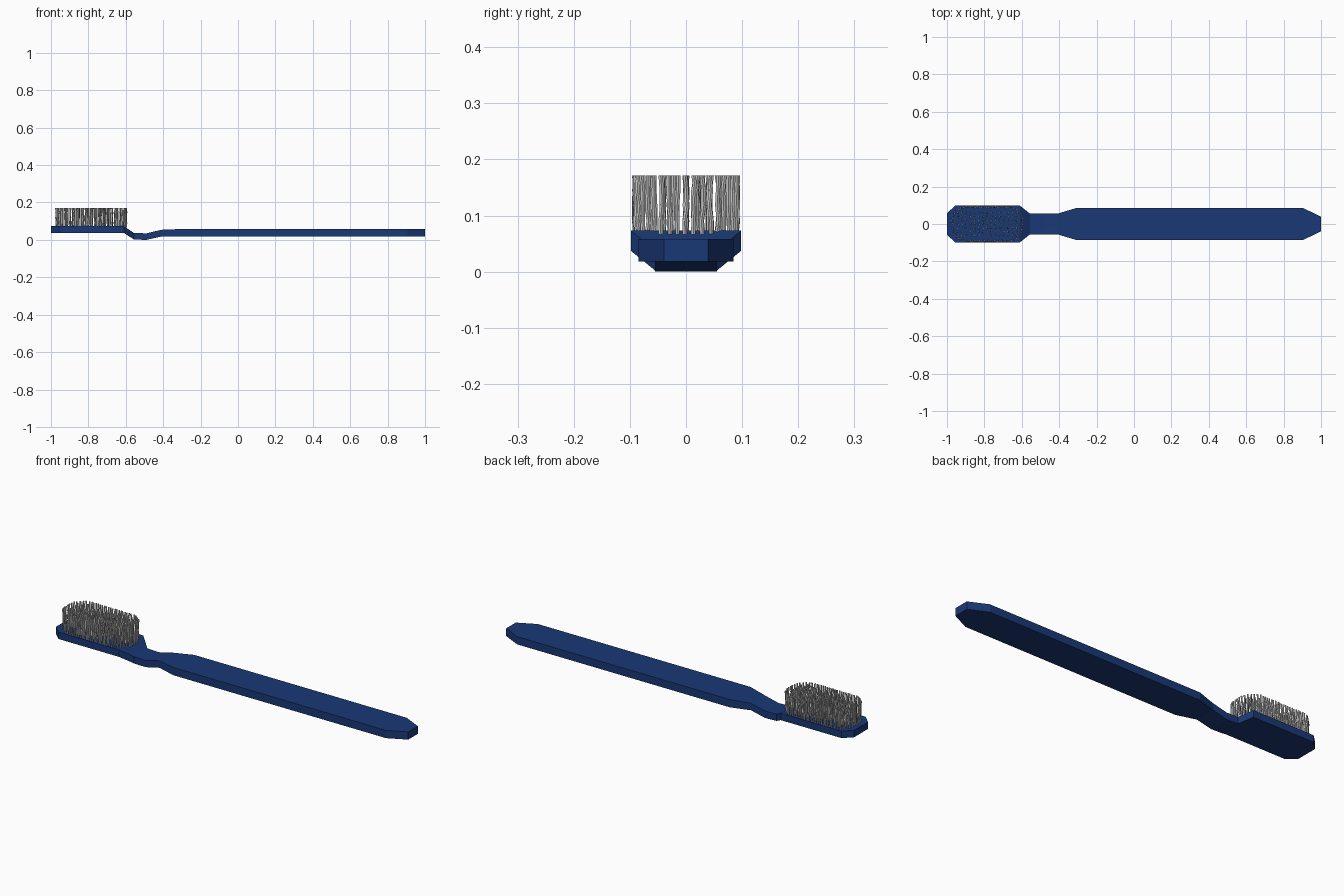
import bpy, bmesh, math, random
from mathutils import Vector

if "Cube" in bpy.data.objects:
    bpy.data.objects.remove(bpy.data.objects["Cube"])
random.seed(4)


def finish(bm, name, color=None):
    bmesh.ops.recalc_face_normals(bm, faces=bm.faces)
    me = bpy.data.meshes.new(name)
    bm.to_mesh(me)
    bm.free()
    ob = bpy.data.objects.new(name, me)
    bpy.context.collection.objects.link(ob)
    if color:
        mat = bpy.data.materials.new(name + "_colour")
        mat.diffuse_color = color
        mat.use_nodes = True
        mat.node_tree.nodes["Principled BSDF"].inputs["Base Color"].default_value = mat.diffuse_color
        me.materials.append(mat)
    return ob


def loft(bm, rings):
    rows = [[bm.verts.new(p) for p in ring] for ring in rings]
    n = len(rows[0])
    for a, b in zip(rows, rows[1:]):
        for i in range(n):
            j = (i + 1) % n
            bm.faces.new((a[i], a[j], b[j], b[i]))
    bm.faces.new(rows[0][::-1])
    bm.faces.new(rows[-1])


# Handle, neck and head: stations of x, half width, bottom z, top z
stations = [
    (-1.0, 0.057, 0.037, 0.073), (-0.957, 0.098, 0.037, 0.073),
    (-0.61, 0.098, 0.037, 0.073), (-0.556, 0.055, 0.002, 0.037),
    (-0.49, 0.055, 0.0, 0.035), (-0.41, 0.055, 0.018, 0.054),
    (-0.31, 0.085, 0.018, 0.058), (0.905, 0.085, 0.018, 0.058),
    (1.0, 0.039, 0.018, 0.058),
]
bm = bmesh.new()
loft(bm, [[(x, -w, lo), (x, w, lo), (x, w, hi), (x, -w, hi)]
          for x, w, lo, hi in stations])
finish(bm, "brush_body", (0.01, 0.04, 0.18, 1))

# Bristle positions: a dense rounded outline around a regular grid
CX, HX, HY, R = -0.785, 0.187, 0.090, 0.075


def inside(x, y, inset):
    dx = max(abs(x) - (HX - R), 0)
    dy = max(abs(y) - (HY - R), 0)
    return math.hypot(dx, dy) < R - inset


def outline(step):
    pts = []
    corners = [(1, 1, 0), (-1, 1, 90), (-1, -1, 180), (1, -1, 270)]
    for sx, sy, a0 in corners:
        for k in range(9):
            a = math.radians(a0 + k * 11.25)
            pts.append(Vector((sx * (HX - R) + R * math.cos(a),
                               sy * (HY - R) + R * math.sin(a))))
    out = []
    for a, b in zip(pts, pts[1:] + pts[:1]):
        n = max(1, round((b - a).length / step))
        out += [a.lerp(b, i / n) for i in range(n)]
    return out


spots = [(p.x, p.y) for p in outline(0.012)]
for i in range(-8, 9):
    for j in range(-4, 5):
        x, y = i * 0.0225, j * 0.0205
        if inside(x, y, 0.008):
            spots.append((x, y))

# Bristles: thin, slightly wavy five-sided strands
bm = bmesh.new()
for x, y in spots:
    rings = []
    for z in (0.066, 0.09, 0.118, 0.145, 0.171):
        ox, oy = (random.uniform(-0.0025, 0.0025) for _ in range(2))
        rings.append([(CX + x + ox + 0.004 * math.cos(t * math.tau / 5),
                       y + oy + 0.004 * math.sin(t * math.tau / 5), z)
                      for t in range(5)])
    loft(bm, rings)
finish(bm, "bristles")
